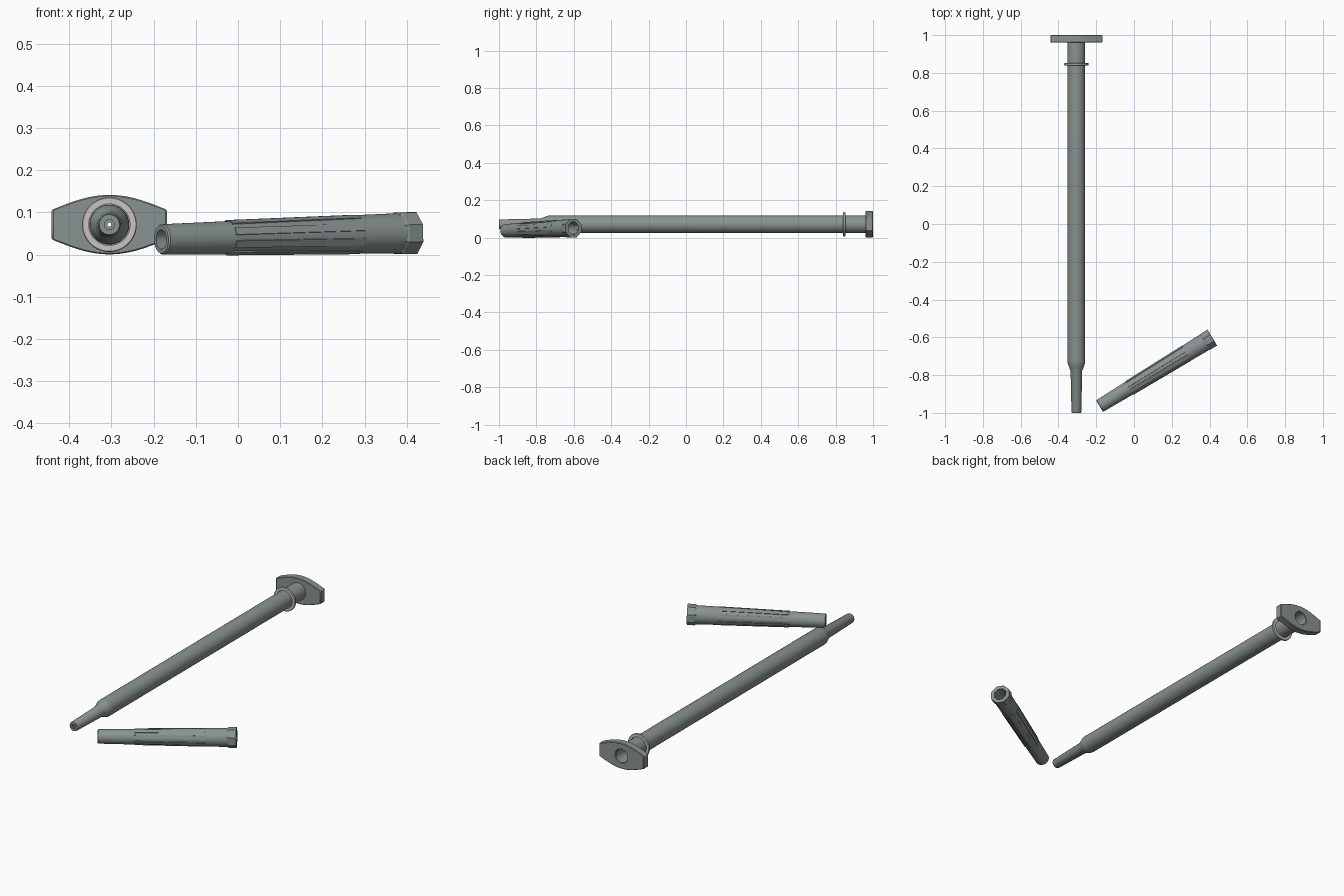
import bpy, bmesh, math
from mathutils import Vector, Matrix

cube = bpy.data.objects.get("Cube")
if cube:
    bpy.data.objects.remove(cube)


def material(name, rgb):
    m = bpy.data.materials.new(name)
    m.use_nodes = True
    m.diffuse_color = (*rgb, 1)
    m.node_tree.nodes["Principled BSDF"].inputs["Base Color"].default_value = (*rgb, 1)
    return m


GREY = material("grey green plastic", (0.25, 0.295, 0.285))
PALE = material("pale ring", (0.60, 0.55, 0.55))


def finish(name, bm, matrix, mat, smooth=True):
    bmesh.ops.recalc_face_normals(bm, faces=bm.faces)
    mesh = bpy.data.meshes.new(name)
    bm.to_mesh(mesh)
    bm.free()
    mesh.materials.append(mat)
    ob = bpy.data.objects.new(name, mesh)
    bpy.context.collection.objects.link(ob)
    ob.matrix_world = matrix
    if smooth:
        bpy.ops.object.select_all(action='DESELECT')
        ob.select_set(True)
        bpy.context.view_layer.objects.active = ob
        bpy.ops.object.shade_smooth_by_angle(angle=math.radians(30))
    return ob


def frame(start, end):
    """Local z runs from start towards end."""
    d = Vector(end) - Vector(start)
    return Matrix.Translation(start) @ d.to_track_quat('Z', 'Y').to_matrix().to_4x4()


def skin(bm, a, b):
    """Join two closed loops with quads."""
    for i in range(len(a)):
        j = (i + 1) % len(a)
        bm.faces.new((a[i], a[j], b[j], b[i]))


def skin_ring(bm, loops):
    """Skin a chain of loops that ends where it began."""
    for a, b in zip(loops, loops[1:] + loops[:1]):
        skin(bm, a, b)


def tube(name, profile, matrix, mat=GREY, sides=40):
    """Lathe a closed (radius, height) profile."""
    bm = bmesh.new()
    turns = [math.tau * (i + 0.5) / sides for i in range(sides)]
    skin_ring(bm, [[bm.verts.new((r * math.cos(t), r * math.sin(t), h)) for t in turns]
                   for r, h in profile])
    return finish(name, bm, matrix, mat)


def ribs(name, count, h0, r0, h1, r1, width, matrix):
    """Thin raised ribs following a cone."""
    bm = bmesh.new()
    for i in range(count):
        turn = Matrix.Rotation(math.tau * (i + 0.5) / count, 3, 'Z')
        low, high = [[bm.verts.new(turn @ Vector((r + dr, w, h)))
                      for dr, w in ((-0.004, -width), (0, -width), (0, width), (-0.004, width))]
                     for h, r in ((h0, r0), (h1, r1))]
        skin(bm, low, high)
        bm.faces.new(low)
        bm.faces.new(high)
    return finish(name, bm, matrix, GREY, False)


# Long barrel with open back and nozzle
X, Z = -0.305, 0.071
barrel = frame((X, -1, Z), (X, 1, Z))
tube("barrel", [(0.012, 0), (0.024, 0), (0.026, 0.004), (0.031, 0.225), (0.036, 0.235),
                (0.046, 0.262), (0.047, 0.27), (0.047, 1.99), (0.036, 1.99),
                (0.036, 0.28), (0.012, 0.24)], barrel)
tube("nozzle_channel", [(0.005, 0.008), (0.0125, 0.008), (0.0125, 0.03), (0.005, 0.03)], barrel)


# Finger flange: bowed top and bottom, flat ends, round hole
def outline():
    half, steps = 0.137, 24
    top = [half - 2 * half * i / steps for i in range(steps + 1)]
    pts = [(x, 0.035 + 0.0355 * math.cos(math.pi / 2 * x / half)) for x in top]
    return pts + [(-half, 0)] + [(-x, -z) for x, z in pts] + [(half, 0)]


bm = bmesh.new()
edge = [Vector((x, 0, z)) for x, z in outline()]
hole = [p.normalized() * 0.036 for p in edge]
skin_ring(bm, [[bm.verts.new(p + Vector((0, y, 0))) for p in pts]
               for pts, y in ((edge, 0.96), (edge, 1), (hole, 1), (hole, 0.96))])
flange = finish("finger_flange", bm, Matrix.Translation((X, 0, Z)), GREY)
bevel = flange.modifiers.new("soft edges", 'BEVEL')
bevel.width = 0.003
bevel.limit_method = 'ANGLE'

# Loose pale ring near the flange
tube("pale_ring", [(0.049, 1.84), (0.063, 1.84), (0.065, 1.842), (0.065, 1.85),
                   (0.063, 1.852), (0.049, 1.852)], barrel, PALE)

# Hollow tapered cap lying beside the barrel
cap = frame((-0.182, -0.964, 0.036), (0.413, -0.602, 0.051))
L = 0.697
tube("cap_sleeve", [(0.023, 0), (0.033, 0), (0.036, 0.004), (0.048, L - 0.04),
                    (0.048, L - 0.002), (0.034, L - 0.002), (0.032, L - 0.1)], cap)
tube("cap_collar", [(0.034, L - 0.045), (0.049, L - 0.045), (0.0535, L - 0.038),
                    (0.0535, L), (0.034, L)], cap, sides=8)
ribs("cap_ribs", 8, 0.185, 0.0415, 0.54, 0.0468, 0.009, cap)
